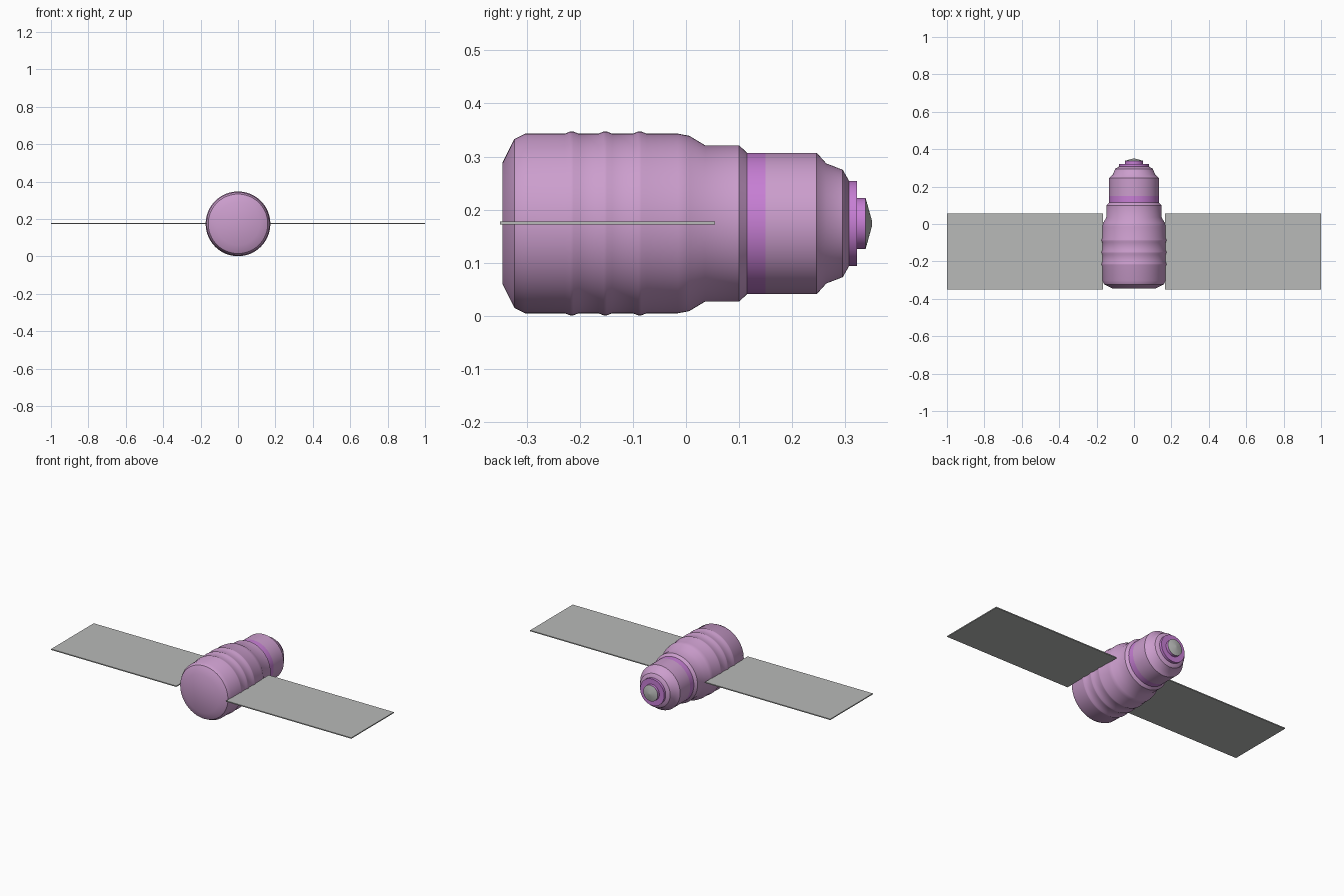
import bpy, bmesh, math

if "Cube" in bpy.data.objects:
    bpy.data.objects.remove(bpy.data.objects["Cube"])

AXIS_Z = 0.174
SEGMENTS = 64


def material(name, rgb):
    m = bpy.data.materials.new(name)
    m.diffuse_color = (*rgb, 1)
    m.use_nodes = True
    m.node_tree.nodes["Principled BSDF"].inputs["Base Color"].default_value = m.diffuse_color
    return m


plum = material("soft plum", (0.60, 0.34, 0.61))
violet = material("bright violet", (0.57, 0.21, 0.66))
grey = material("panel grey", (0.48, 0.49, 0.48))


def lathe(name, profile, mats, pick=lambda y: 0):
    """Revolve (y, radius) points about the long axis and cap the ends."""
    bm = bmesh.new()
    rings = []
    for y, r in profile:
        rings.append([bm.verts.new((r * math.cos(a), y, AXIS_Z + r * math.sin(a)))
                      for a in (2 * math.pi * i / SEGMENTS for i in range(SEGMENTS))])
    for k in range(len(rings) - 1):
        mid = (profile[k][0] + profile[k + 1][0]) / 2
        for i in range(SEGMENTS):
            j = (i + 1) % SEGMENTS
            f = bm.faces.new((rings[k][i], rings[k][j], rings[k + 1][j], rings[k + 1][i]))
            f.material_index = pick(mid)
    bm.faces.new(rings[0])
    bm.faces.new(rings[-1]).material_index = pick(profile[-1][0])
    bmesh.ops.recalc_face_normals(bm, faces=bm.faces)
    mesh = bpy.data.meshes.new(name)
    bm.to_mesh(mesh)
    bm.free()
    ob = bpy.data.objects.new(name, mesh)
    bpy.context.collection.objects.link(ob)
    for m in mats:
        mesh.materials.append(m)
    bpy.ops.object.select_all(action='DESELECT')
    ob.select_set(True)
    bpy.context.view_layer.objects.active = ob
    bpy.ops.object.shade_smooth_by_angle(angle=math.radians(32))
    return ob


# Main hull: chamfered rear, three raised ribs, stepped neck with a bright band
hull = [(-0.345, 0.115), (-0.323, 0.159), (-0.303, 0.169)]
for c in (-0.215, -0.152, -0.087):
    hull += [(c - 0.013, 0.169), (c - 0.003, 0.173), (c + 0.003, 0.173), (c + 0.013, 0.169)]
hull += [(-0.015, 0.169), (0.006, 0.165), (0.036, 0.147), (0.100, 0.147),
         (0.115, 0.133), (0.150, 0.133), (0.246, 0.133), (0.264, 0.113),
         (0.295, 0.101), (0.307, 0.080)]
lathe("hull", hull, [plum, violet], lambda y: 1 if 0.115 < y < 0.150 else 0)

# Docking collar: two stepped rings
lathe("docking_collar", [(0.306, 0.080), (0.322, 0.080), (0.322, 0.048), (0.338, 0.048)], [violet])

# Grey nose cone
lathe("nose_cone", [(0.338, 0.048), (0.350, 0.005)], [grey])

# Solar panels on both sides
for side, label in ((-1, "left"), (1, "right")):
    bpy.ops.mesh.primitive_cube_add(size=1, location=(side * 0.583, -0.1475, AXIS_Z + 0.001))
    ob = bpy.context.object
    ob.name = label + "_solar_panel"
    ob.scale = (0.834, 0.405, 0.006)
    ob.data.materials.append(grey)
